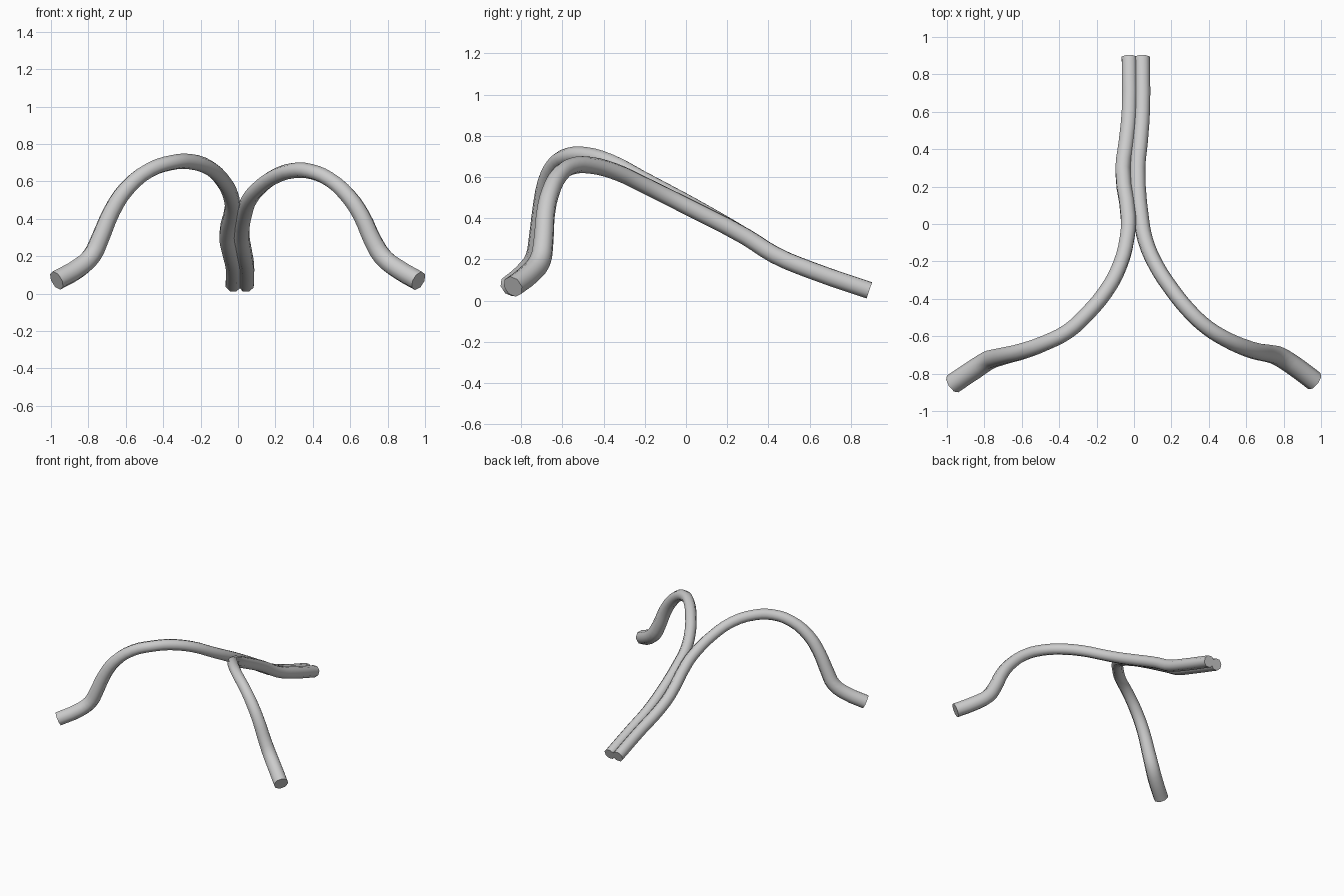
import bpy

# Centre-line points: x, y, z, radius (from outer foot, over the arch, to the back end)
LEFT = [(-.97, -.855, .07, .054), (-.85, -.775, .138, .054), (-.78, -.73, .205, .052),
        (-.735, -.715, .30, .050), (-.675, -.70, .44, .047), (-.596, -.68, .56, .045),
        (-.473, -.635, .66, .042), (-.355, -.575, .70, .041), (-.26, -.49, .706, .041),
        (-.15, -.36, .67, .041), (-.075, -.22, .595, .041), (-.038, -.08, .52, .042),
        (-.03, .03, .46, .043), (-.06, .29, .31, .043), (-.042, .43, .222, .044),
        (-.025, .60, .15, .044), (-.025, .89, .05, .044)]
RIGHT = [(.965, -.84, .068, .054), (.865, -.765, .125, .054), (.775, -.708, .195, .053),
         (.72, -.692, .285, .050), (.66, -.682, .417, .047), (.59, -.66, .52, .045),
         (.49, -.615, .61, .042), (.393, -.555, .652, .041), (.30, -.47, .658, .041),
         (.195, -.34, .625, .041), (.115, -.215, .567, .041), (.062, -.09, .505, .042),
         (.04, .02, .45, .043), (.02, .29, .31, .043), (.032, .43, .222, .044),
         (.044, .60, .15, .044), (.044, .89, .05, .044)]


def tube(name, pts):
    cu = bpy.data.curves.new(name, 'CURVE')
    cu.dimensions = '3D'
    cu.bevel_depth = 1.0
    cu.bevel_resolution = 2
    cu.resolution_u = 3
    cu.use_fill_caps = True
    sp = cu.splines.new('BEZIER')
    sp.bezier_points.add(len(pts) - 1)
    for bp, (x, y, z, r) in zip(sp.bezier_points, pts):
        bp.co = (x, y, z)
        bp.radius = r
        bp.handle_left_type = bp.handle_right_type = 'AUTO'
    ob = bpy.data.objects.new(name, cu)
    bpy.context.collection.objects.link(ob)
    bpy.ops.object.select_all(action='DESELECT')
    ob.select_set(True)
    bpy.context.view_layer.objects.active = ob
    bpy.ops.object.convert(target='MESH')
    bpy.ops.object.shade_smooth_by_angle(angle=1.0)
    return bpy.context.object


# Two bent tubes that run side by side at the back
tube("left_tube", LEFT)
tube("right_tube", RIGHT)
